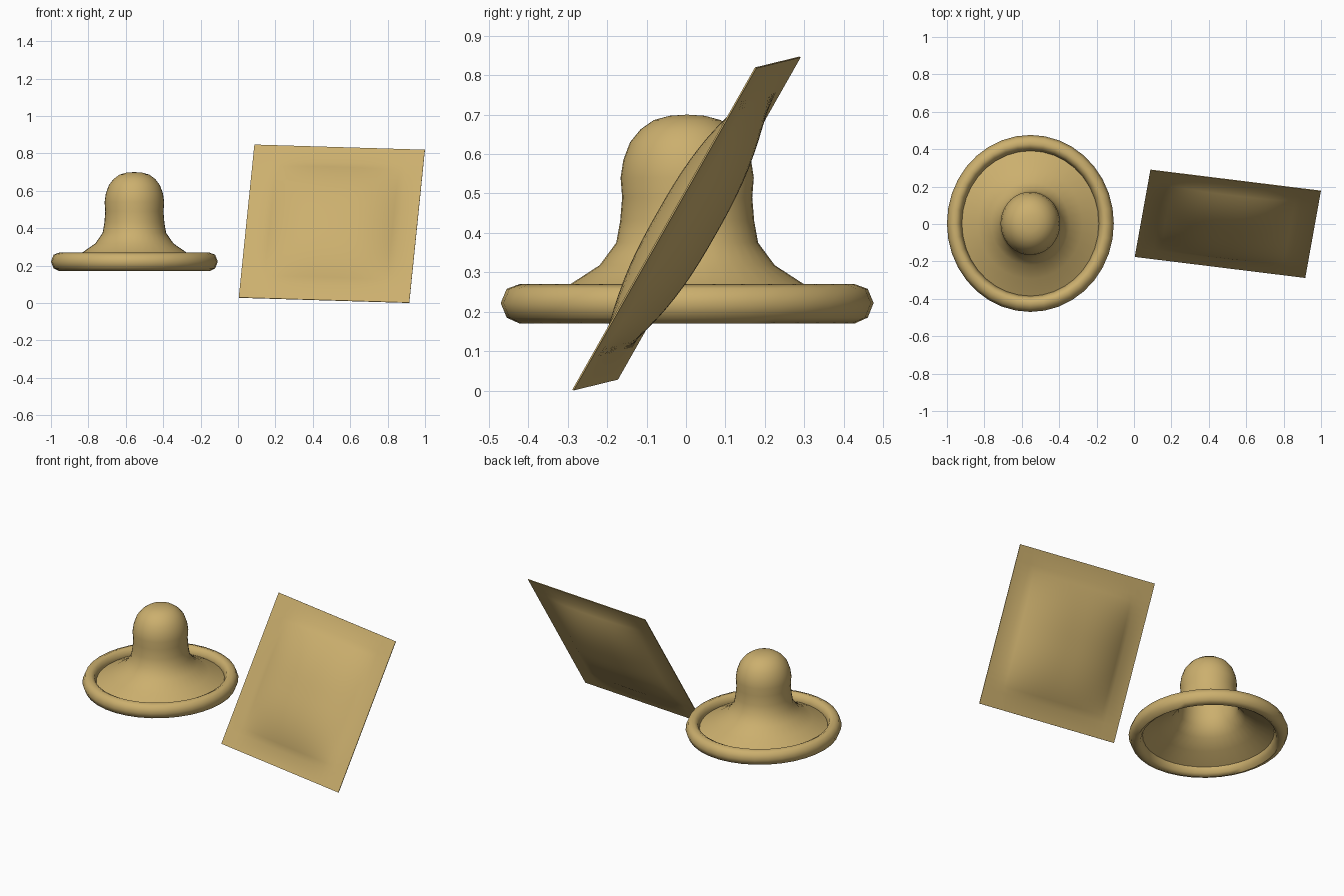
import bpy, bmesh, math
from mathutils import Vector

if "Cube" in bpy.data.objects:
    bpy.data.objects.remove(bpy.data.objects["Cube"])

tan = bpy.data.materials.new("tan")
tan.diffuse_color = (0.60, 0.43, 0.155, 1)
tan.use_nodes = True
tan.node_tree.nodes["Principled BSDF"].inputs["Base Color"].default_value = tan.diffuse_color


def finish(name, bm, angle, recalc=True):
    if recalc:
        bmesh.ops.recalc_face_normals(bm, faces=bm.faces)
    me = bpy.data.meshes.new(name)
    bm.to_mesh(me)
    bm.free()
    me.materials.append(tan)
    ob = bpy.data.objects.new(name, me)
    bpy.context.collection.objects.link(ob)
    bpy.ops.object.select_all(action='DESELECT')
    ob.select_set(True)
    bpy.context.view_layer.objects.active = ob
    bpy.ops.object.shade_smooth_by_angle(angle=math.radians(angle))
    return ob


def lathe(name, profile, angle, closed=False, n=36):
    """Revolve (radius, z) points; slightly oval, centred on the ring axis."""
    bm = bmesh.new()
    rings = []
    for r, z in profile:
        rings.append([bm.verts.new((-0.554 + 0.943 * r * math.cos(2 * math.pi * i / n),
                                    0.003 + r * math.sin(2 * math.pi * i / n), z))
                      for i in range(n)])
    pairs = list(zip(rings, rings[1:]))
    if closed:
        pairs.append((rings[-1], rings[0]))
    for a, b in pairs:
        for i in range(n):
            j = (i + 1) % n
            bm.faces.new((a[i], a[j], b[j], b[i]))
    bmesh.ops.remove_doubles(bm, verts=bm.verts, dist=1e-5)
    return finish(name, bm, angle)


# Rolled rim: oval tube
lathe("rolled_rim", [(0.473, 0.222), (0.458, 0.258), (0.425, 0.27), (0.402, 0.258),
                     (0.388, 0.225), (0.402, 0.185), (0.425, 0.17), (0.458, 0.185)], 60, closed=True)

# Flared dish and domed tip as a thin hollow shell, outer skin then inner skin
outer = [(0.395, 0.222), (0.296, 0.27), (0.222, 0.318), (0.18, 0.375), (0.170, 0.43),
         (0.165, 0.49), (0.169, 0.54), (0.162, 0.585), (0.145, 0.63), (0.118, 0.663),
         (0.085, 0.686), (0.045, 0.697), (0, 0.70)]
inner = [(max(r - 0.004, 0), z - 0.004) for r, z in reversed(outer)]
lathe("domed_shell", outer + inner, 60, closed=True)

# Foil packet: flat square border with a puffed centre on both sides
A, B, C, D = (Vector(p) for p in ((0.087, 0.288, 0.845), (1.0, 0.178, 0.82),
                                  (0.915, -0.288, 0.0), (0.005, -0.173, 0.03)))
centre = (A + B + C + D) / 4
u, v = (B - A + C - D) / 4, (A - D + B - C) / 4
normal = u.cross(v).normalized()
steps = [-1] + [-0.8 + 1.6 * i / 20 for i in range(21)] + [1]


def puff(s, t):
    f = [max(0, 1 - (abs(k) / 0.8) ** 2.6) for k in (s, t)]
    return 0.07 * f[0] * f[1]


bm = bmesh.new()
m = len(steps)
sides = []
for sign in (1, -1):
    g = [[bm.verts.new(centre + u * s + v * t + normal * sign * (0.002 + puff(s, t)))
          for t in steps] for s in steps]
    sides.append(g)
    for i in range(m - 1):
        for j in range(m - 1):
            bm.faces.new((g[i][j], g[i + 1][j], g[i + 1][j + 1], g[i][j + 1]))
# Seal the thin outer edge
bmesh.ops.bridge_loops(bm, edges=[e for e in bm.edges if e.is_boundary])
finish("sealed_packet", bm, 30)
